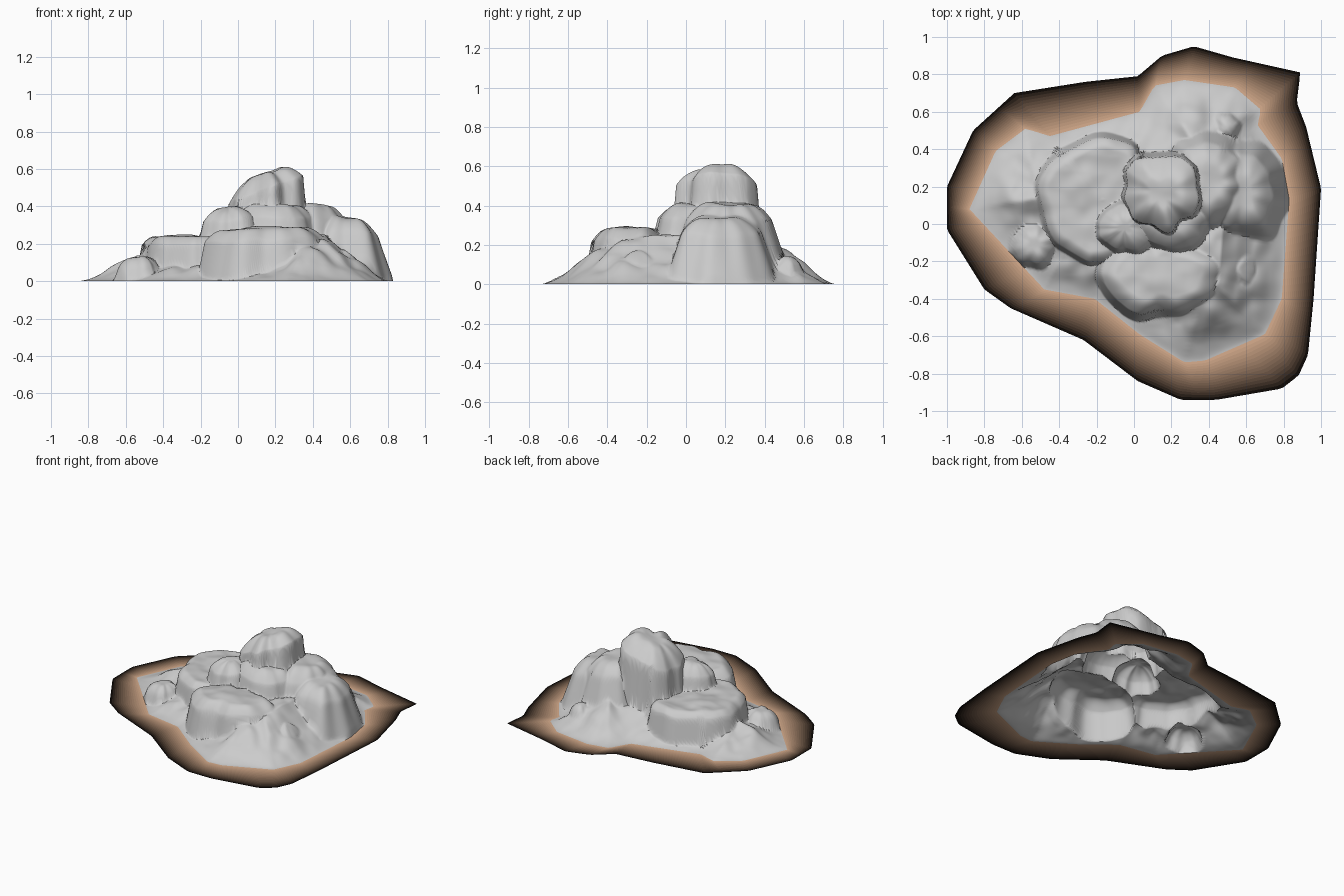
import bpy, math
from mathutils import Vector, noise

if "Cube" in bpy.data.objects:
    bpy.data.objects.remove(bpy.data.objects["Cube"])

OUTER = [(-1,.2),(-.86,.5),(-.64,.7),(-.26,.76),(.02,.79),(.15,.9),(.32,.95),(.53,.89),(.89,.81),
         (.87,.65),(.92,.52),(1,.19),(.96,-.4),(.93,-.7),(.88,-.81),(.79,-.88),(.44,-.94),(.25,-.94),
         (.02,-.84),(-.27,-.62),(-.66,-.45),(-.8,-.35),(-1,-.03)]
INNER = [(-.88,.08),(-.74,.39),(-.58,.51),(-.45,.47),(.03,.6),(.11,.74),(.27,.77),(.54,.73),(.68,.61),
         (.66,.53),(.79,.35),(.83,.13),(.79,-.4),(.7,-.59),(.38,-.73),(.27,-.74),(.03,-.59),(-.21,-.4),
         (-.48,-.35)]

# Boulders: centre x, y, radius x, y, top height, tilt along x, edge drop, wall slope
BOULDERS = [
    (.14, .17, .19, .2, .575, .36, .09, 12),     # cap rock
    (-.05, -.02, .13, .12, .4, .1, .07, 4),      # left shoulder under the cap
    (.18, .06, .2, .18, .41, 0, .07, 4),         # front shoulder under the cap
    (-.22, .12, .28, .31, .24, 0, .04, 6),       # left slab
    (.14, -.28, .31, .2, .28, .05, .06, 5),      # front boulder
    (.4, .22, .18, .21, .41, -.12, .08, 3),      # back right boulder
    (.57, .17, .18, .2, .345, -.1, .08, 2.8),    # far right boulder
    (-.53, -.11, .1, .1, .13, .1, .05, 2.5),     # small left stone
    (.55, -.24, .1, .1, .17, 0, .07, 3),         # small front right stone
    (.49, .52, .06, .06, .14, 0, .04, 3),        # small back stone
]


def edge_distance(p, poly):
    """Distance to the outline."""
    best = 9
    for (ax, ay), (bx, by) in zip(poly, poly[1:] + poly[:1]):
        dx, dy = bx - ax, by - ay
        t = max(0, min(1, ((p[0]-ax)*dx + (p[1]-ay)*dy) / (dx*dx + dy*dy)))
        best = min(best, math.hypot(p[0]-ax-t*dx, p[1]-ay-t*dy))
    return best


def reach(poly, a):
    """Distance from the origin to the outline in direction a."""
    c, s, best = math.cos(a), math.sin(a), 0
    for (ax, ay), (bx, by) in zip(poly, poly[1:] + poly[:1]):
        na, nb = ay*c - ax*s, by*c - bx*s
        if na * nb <= 0 and na != nb:
            t = na / (na - nb)
            best = max(best, (ax + t*(bx-ax))*c + (ay + t*(by-ay))*s)
    return best


def height(x, y):
    # Sloping rubble, then the highest boulder at this spot
    edge = edge_distance((x, y), INNER)
    lump = noise.noise(Vector((x*5, y*5, 3))) + .5 * noise.noise(Vector((x*11, y*11, 7)))
    z = min(.24, edge**1.35 * (.88 + .3*x)) + min(edge * .25, .04) * lump
    for k, (cx, cy, rx, ry, top, tilt, drop, slope) in enumerate(BOULDERS):
        u, v = x - cx, y - cy
        r = math.hypot(u, v) + 1e-6
        wobble = 1 + .22 * noise.noise(Vector((u/r*1.8, v/r*1.8, k*5.3)))
        rho = (abs(u/rx)**2.25 + abs(v/ry)**2.25)**(1/2.25) * wobble + 1e-6
        d = r * (1/rho - 1)                      # radial distance inside the rim
        h = top + tilt*u + .018*lump - drop * (1 - max(0, min(1, d / (drop*1.5))))**2
        z = max(z, h + slope * min(0, d))
    return max(0, z)


def ring_mesh(name, rings, cap=False):
    n = len(rings[0])
    verts = [v for r in rings for v in r]
    faces = [(i*n+j, (i+1)*n+j, (i+1)*n+(j+1) % n, i*n+(j+1) % n)
             for i in range(len(rings)-1) for j in range(n)]
    if cap:
        faces.append(tuple(range(n)))
    mesh = bpy.data.meshes.new(name)
    mesh.from_pydata(verts, [], faces)
    obj = bpy.data.objects.new(name, mesh)
    bpy.context.collection.objects.link(obj)
    return obj


N, R = 280, 110
dirs = [2*math.pi*j/N for j in range(N)]
inner = [Vector((math.cos(a), math.sin(a), 0)) * reach(INNER, a) for a in dirs]
outer = [Vector((math.cos(a), math.sin(a), 0)) * reach(OUTER, a) for a in dirs]

# Rock pile: one open shell
rings = []
for i in range(1, R+1):
    t = i / R
    rings.append([(p.x*t, p.y*t, height(p.x*t, p.y*t) if i < R else 0) for p in inner])
rocks = ring_mesh("rock_pile", rings, cap=True)
bpy.context.view_layer.objects.active = rocks
rocks.select_set(True)
bpy.ops.object.shade_smooth_by_angle(angle=math.radians(50))

# Flat ground skirt fading from brown to black
B = 16
skirt = ring_mesh("ground_skirt", [[p.lerp(q, i/B) for p, q in zip(inner, outer)] for i in range(B+1)])
for i in range(B):
    f = (1 - (i+.5)/B)**1.5
    mat = bpy.data.materials.new(f"scorched_ground_{i}")
    mat.diffuse_color = (.72*f, .44*f, .28*f, 1)
    mat.use_nodes = True
    mat.node_tree.nodes["Principled BSDF"].inputs["Base Color"].default_value = mat.diffuse_color
    skirt.data.materials.append(mat)
for k, poly in enumerate(skirt.data.polygons):
    poly.material_index = k // N
